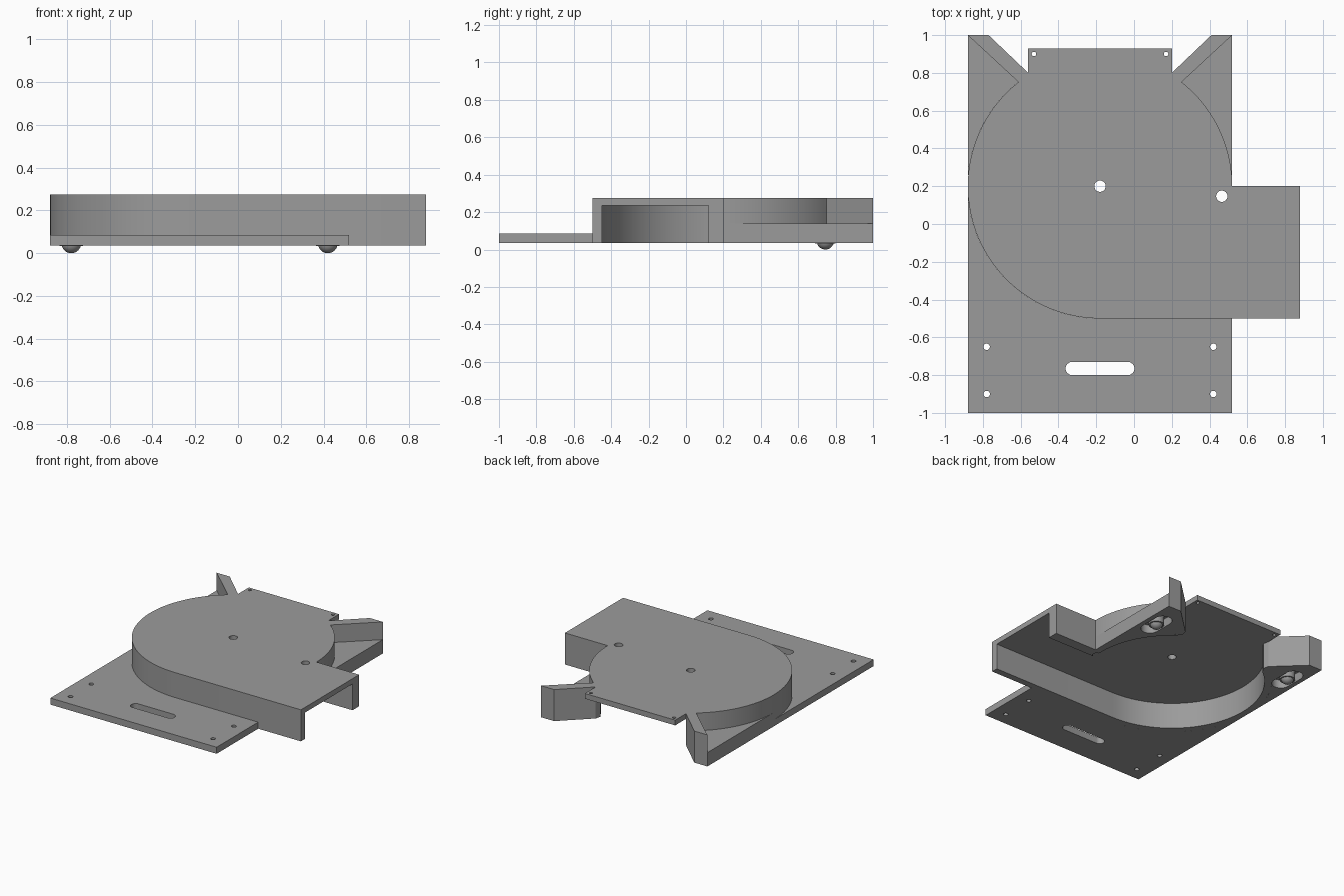
import bpy, bmesh, math

if "Cube" in bpy.data.objects:
    bpy.data.objects.remove(bpy.data.objects["Cube"])

CX, CY, R, WALL = -0.18, 0.20, 0.70, 0.05      # round housing
Z0, Z_PLATE, Z_CORNER, Z_ROOF, Z_TOP = 0.035, 0.085, 0.14, 0.235, 0.275
THROAT = math.degrees(math.atan2(0.55, -0.43))  # where the left wing meets the drum

grey = bpy.data.materials.new("mid_grey")
grey.diffuse_color = (0.33, 0.33, 0.33, 1)
grey.use_nodes = True
grey.node_tree.nodes["Principled BSDF"].inputs["Base Color"].default_value = grey.diffuse_color


def arc(a0, a1, r=R, n=40, cx=CX, cy=CY):
    out = []
    for i in range(n + 1):
        a = math.radians(a0 + (a1 - a0) * i / n)
        out.append((cx + r * math.cos(a), cy + r * math.sin(a)))
    return out


def smooth(ob):
    bpy.ops.object.select_all(action='DESELECT')
    ob.select_set(True)
    bpy.context.view_layer.objects.active = ob
    bpy.ops.object.shade_smooth_by_angle(angle=math.radians(30))


def prism(name, pts, z0, z1):
    """Extrude a flat outline between two heights."""
    bm = bmesh.new()
    face = bm.faces.new([bm.verts.new((x, y, z0)) for x, y in pts])
    top = bmesh.ops.extrude_face_region(bm, geom=[face])["geom"]
    for v in top:
        if isinstance(v, bmesh.types.BMVert):
            v.co.z = z1
    bmesh.ops.recalc_face_normals(bm, faces=bm.faces)
    me = bpy.data.meshes.new(name)
    bm.to_mesh(me)
    bm.free()
    ob = bpy.data.objects.new(name, me)
    bpy.context.collection.objects.link(ob)
    me.materials.append(grey)
    return ob


def mirror(pts):
    return [(2 * CX - x, y) for x, y in pts]


def slot(x, y, half, r, along_y=False):
    """Rounded slot outline; half = 0 gives a round hole."""
    if along_y:
        return arc(0, 180, r, 16, x, y + half) + arc(180, 360, r, 16, x, y - half)
    if half == 0:
        return arc(0, 345, r, 23, x, y)
    return arc(-90, 90, r, 16, x + half, y) + arc(90, 270, r, 16, x - half, y)


def cut(ob, outline, z0=-0.1, z1=0.5):
    cutter = prism("cutter", outline, z0, z1)
    mod = ob.modifiers.new("cut", 'BOOLEAN')
    mod.operation, mod.solver, mod.object = 'DIFFERENCE', 'EXACT', cutter
    bpy.context.view_layer.objects.active = ob
    bpy.ops.object.modifier_apply(modifier=mod.name)
    bpy.data.objects.remove(cutter)


# Front mounting plate, wrapped round the drum
plate = prism("front_plate", [(-0.88, -1), (0.52, -1), (0.52, -0.5)] + arc(270, 180),
              Z0, Z_PLATE)
for x in (-0.78, 0.42):
    for y in (-0.65, -0.90):
        cut(plate, slot(x, y, 0, 0.017))
cut(plate, slot(-0.18, -0.765, 0.147, 0.035))

# Curved housing wall with straight outlet side
left_wall = prism("housing_wall", [(0.88, -0.5)] + arc(270, THROAT)
                  + arc(THROAT, 270, R - WALL) + [(0.88, -0.45)], Z0, Z_ROOF)

# Outlet wall running into the right side of the drum
inner = math.degrees(math.asin((0.12 - CY) / (R - WALL)))
right_wall = prism("outlet_wall", [(0.88, 0.12), (0.88, 0.2)] + arc(0, 180 - THROAT)
                   + arc(180 - THROAT, inner, R - WALL), Z0, Z_ROOF)

# Flat cover with rear tab
cover = prism("cover", [(0.88, -0.5), (0.88, 0.2)] + arc(0, 180 - THROAT)
              + [(0.20, 0.80), (0.20, 0.93), (-0.56, 0.93), (-0.56, 0.80)]
              + arc(THROAT, 270), Z_ROOF, Z_TOP)
for x, y, r in ((CX, CY, 0.03), (0.465, 0.147, 0.03), (-0.53, 0.90, 0.012), (0.17, 0.90, 0.012)):
    cut(cover, slot(x, y, 0, r))
cut(right_wall, slot(0.465, 0.147, 0, 0.03))

# Rear corners: thick base, flared wing, ball caster in a pocket
corner = [(-0.88, 1.0)] + arc(180, THROAT)[::-1]
wing = [(-0.88, 1.0), (-0.77, 1.0), (-0.56, 0.80), (-0.61, 0.75)]
wing_end = [(-0.61, 0.75), (-0.56, 0.80), (-0.55, 0.76), (-0.579, 0.711)]
for side, flip, bx in (("left", lambda p: p, -0.78), ("right", mirror, 0.42)):
    base = prism(side + "_corner_base", flip(corner), Z0, Z_CORNER)
    fin = prism(side + "_wing", flip(wing), Z0, Z_TOP)
    prism(side + "_wing_end", flip(wing_end), Z0, Z_ROOF)
    wall = left_wall if side == "left" else right_wall
    for ob in (base, fin, wall):
        cut(ob, slot(bx, 0.745, 0.07, 0.065, True), -0.1, 0.10)
    smooth(base)
    holder = prism(side + "_caster_holder", slot(bx, 0.745, 0, 0.055), 0.033, 0.10)
    smooth(holder)
    bpy.ops.mesh.primitive_uv_sphere_add(segments=32, ring_count=16, radius=0.046,
                                         location=(bx, 0.745, 0.046))
    ball = bpy.context.object
    ball.name = side + "_caster_ball"
    ball.data.materials.append(grey)
    smooth(ball)

for ob in (plate, left_wall, right_wall, cover):
    smooth(ob)
